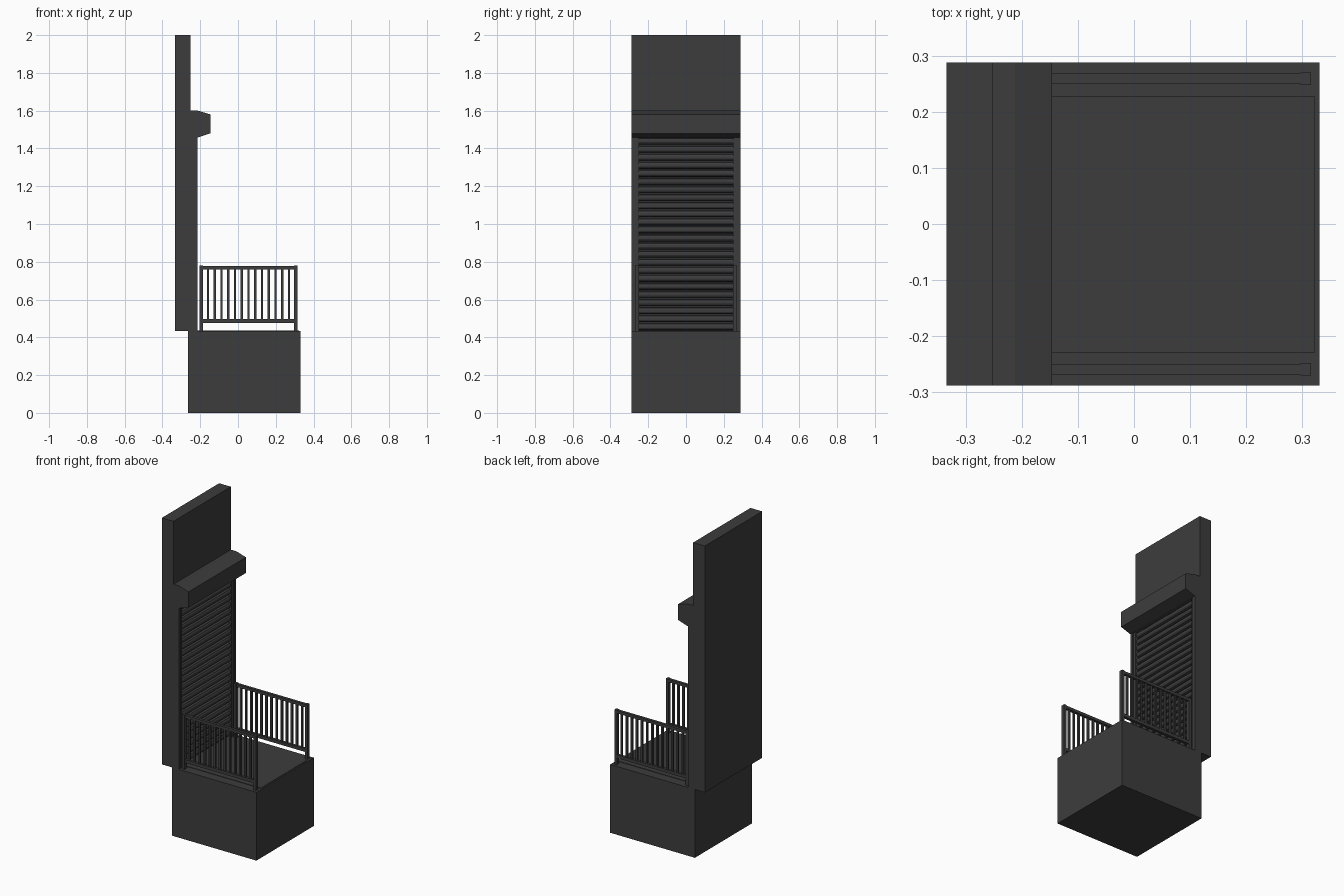
import bpy
import bmesh
import math

cube = bpy.data.objects.get("Cube")
if cube:
    bpy.data.objects.remove(cube, do_unlink=True)

charcoal = bpy.data.materials.new("charcoal")
charcoal.use_nodes = True
color = (0.046, 0.046, 0.046, 1)
charcoal.diffuse_color = color
charcoal.node_tree.nodes["Principled BSDF"].inputs["Base Color"].default_value = color

DEPTH = 0.288   # half width of the whole model along y
FLOOR = 0.434   # top of the plinth


def finish(name, bm):
    bmesh.ops.recalc_face_normals(bm, faces=bm.faces)
    mesh = bpy.data.meshes.new(name)
    bm.to_mesh(mesh)
    bm.free()
    mesh.materials.append(charcoal)
    obj = bpy.data.objects.new(name, mesh)
    bpy.context.collection.objects.link(obj)
    return obj


def add_box(bm, x, y, z):
    verts = bmesh.ops.create_cube(bm, size=1)["verts"]
    for v in verts:
        for i, (lo, hi) in enumerate((x, y, z)):
            v.co[i] = lo if v.co[i] < 0 else hi


def box(name, x, y, z):
    bm = bmesh.new()
    add_box(bm, x, y, z)
    return finish(name, bm)


def add_prism(bm, profile, half):
    # Extrude an x-z outline along y
    face = bm.faces.new([bm.verts.new((x, -half, z)) for x, z in profile])
    new = bmesh.ops.extrude_face_region(bm, geom=[face])["geom"]
    verts = [g for g in new if isinstance(g, bmesh.types.BMVert)]
    bmesh.ops.translate(bm, vec=(0, 2 * half, 0), verts=verts)


# Plinth, floor panel and tall wall
box("plinth", (-0.264, 0.331), (-DEPTH, DEPTH), (0, FLOOR))
box("floor_panel", (-0.215, 0.322), (-0.23, 0.228), (FLOOR - 0.01, FLOOR + 0.003))
box("wall", (-0.334, -0.252), (-DEPTH, DEPTH), (FLOOR, 2))

# Shutter housing
bm = bmesh.new()
add_prism(bm, [(-0.252, 1.6), (-0.212, 1.6), (-0.146, 1.58),
               (-0.146, 1.48), (-0.212, 1.458), (-0.252, 1.458)], DEPTH)
finish("shutter_housing", bm)

# Shutter guides on both sides, in two steps
for side, s in (("left", 1), ("right", -1)):
    bm = bmesh.new()
    for inner, outer, front in ((0.268, DEPTH, -0.214), (0.25, 0.268, -0.22)):
        add_box(bm, (-0.253, front), sorted((s * inner, s * outer)), (FLOOR, 1.46))
    finish("shutter_guide_" + side, bm)

# Curved slats separated by grooves
bm = bmesh.new()
slats = 24
pitch = (1.46 - FLOOR) / slats
for i in range(slats):
    z = FLOOR + (i + 0.5) * pitch
    outline = [(-0.253, z - 0.42 * pitch)]
    for k in range(6):
        a = math.pi * (k / 5 - 0.5)
        outline.append((-0.242 + 0.016 * math.cos(a), z + 0.42 * pitch * math.sin(a)))
    outline.append((-0.253, z + 0.42 * pitch))
    add_prism(bm, outline, 0.251)
finish("shutter_slats", bm)

# Railings at both sides
for side, s in (("left", 1), ("right", -1)):
    y = s * 0.259
    post_y = (y - 0.011, y + 0.011)
    rail_y = (y - 0.009, y + 0.009)
    bm = bmesh.new()
    for x in (-0.195, 0.306):
        add_box(bm, (x - 0.009, x + 0.009), post_y, (FLOOR, 0.78))
    finish("railing_posts_" + side, bm)

    bm = bmesh.new()
    for low, high in ((0.476, 0.496), (0.76, 0.778)):
        add_box(bm, (-0.195, 0.306), rail_y, (low, high))
    finish("railing_rails_" + side, bm)

    bm = bmesh.new()
    count = 13
    for i in range(1, count + 1):
        x = -0.195 + 0.501 * i / (count + 1)
        add_box(bm, (x - 0.006, x + 0.006), (y - 0.006, y + 0.006), (0.486, 0.77))
    finish("railing_balusters_" + side, bm)
